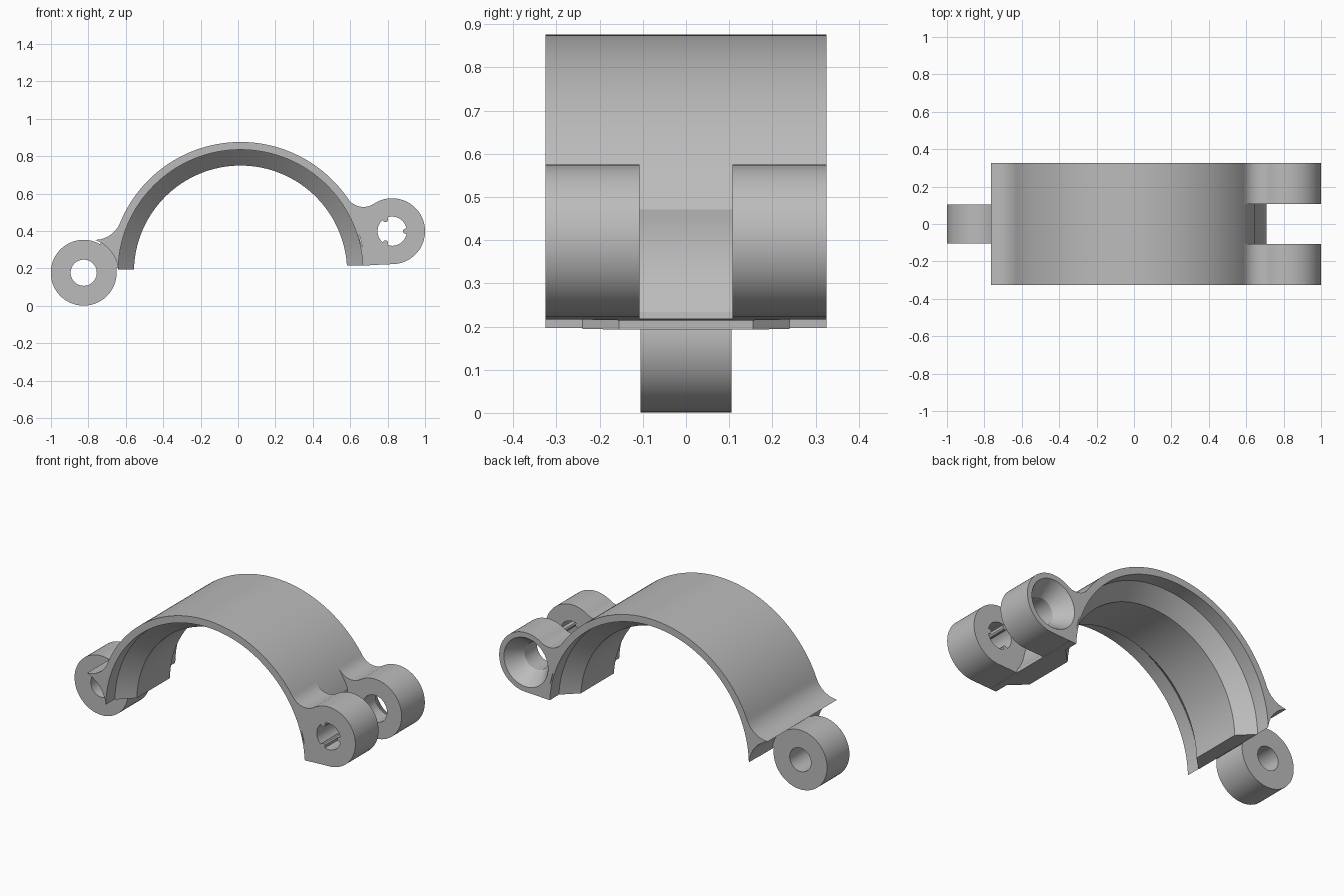
import bpy, bmesh
from math import sin, cos, atan2, radians, degrees, hypot, sqrt, tau
from mathutils import Vector

if "Cube" in bpy.data.objects:
    bpy.data.objects.remove(bpy.data.objects["Cube"])

ARCH, ARCH_R = (0.0135, 0.18), 0.696
RING, LUG, EYE_R = (-0.825, 0.177), (0.824, 0.399), 0.176
HALF = 0.326          # half width of the clamp
GAP = 0.108           # half width of the slot between the lugs

grey = bpy.data.materials.new("plain_grey")
grey.use_nodes = True
grey.diffuse_color = (0.5, 0.5, 0.5, 1)
grey.node_tree.nodes["Principled BSDF"].inputs["Base Color"].default_value = (0.5, 0.5, 0.5, 1)


def polar(c, r, a):
    return (c[0] + r * cos(radians(a)), c[1] + r * sin(radians(a)))


def arc(c, r, a0, a1, n):
    return [polar(c, r, a0 + (a1 - a0) * i / n) for i in range(n + 1)]


def angle(c, p):
    return degrees(atan2(p[1] - c[1], p[0] - c[0])) % 360


def meet(c0, r0, c1, r1, side):
    """Crossing of two circles, on the given side of the line c0-c1."""
    dx, dz = c1[0] - c0[0], c1[1] - c0[1]
    d = hypot(dx, dz)
    a = (d * d + r0 * r0 - r1 * r1) / (2 * d)
    h = side * sqrt(r0 * r0 - a * a)
    return (c0[0] + (a * dx - h * dz) / d, c0[1] + (a * dz + h * dx) / d)


def finish(bm, name):
    bmesh.ops.recalc_face_normals(bm, faces=bm.faces)
    mesh = bpy.data.meshes.new(name)
    bm.to_mesh(mesh)
    bm.free()
    mesh.materials.append(grey)
    ob = bpy.data.objects.new(name, mesh)
    bpy.context.collection.objects.link(ob)
    return ob


def prism(name, outline, y0, y1):
    bm = bmesh.new()
    face = bm.faces.new([bm.verts.new((x, y0, z)) for x, z in outline])
    top = bmesh.ops.extrude_face_region(bm, geom=[face])["geom"]
    verts = [g for g in top if isinstance(g, bmesh.types.BMVert)]
    bmesh.ops.translate(bm, vec=(0, y1 - y0, 0), verts=verts)
    return finish(bm, name)


def lathe(name, c, profile, steps):
    """Solid turned about the y direction through c; profile is (y, radius)."""
    bm = bmesh.new()
    vs = [bm.verts.new((c[0] + r, y, c[1])) for y, r in profile]
    edges = [bm.edges.new(pair) for pair in zip(vs, vs[1:])]
    bmesh.ops.spin(bm, geom=vs + edges, cent=(c[0], 0, c[1]), axis=(0, 1, 0),
                   angle=tau, steps=steps)
    bmesh.ops.remove_doubles(bm, verts=bm.verts, dist=0.00005)
    return finish(bm, name)


def combine(body, tool, operation):
    mod = body.modifiers.new(tool.name, 'BOOLEAN')
    mod.object, mod.operation, mod.solver = tool, operation, 'EXACT'
    bpy.context.view_layer.objects.active = body
    bpy.ops.object.modifier_apply(modifier=mod.name)
    bpy.data.objects.remove(tool)


# Arched shell with the pointed fin on one side and a shallow groove on the other
FIN, FIN_R = (-0.765, 0.498), 0.145
GROOVE, GROOVE_R = (0.973, 0.43), 0.33
upper = meet(ARCH, ARCH_R, GROOVE, GROOVE_R, 1)
lower = meet(ARCH, ARCH_R, GROOVE, GROOVE_R, -1)
outline = arc(RING, 0.185, 5.3, 70.8, 16)
outline += arc(FIN, FIN_R, 270, 360 + angle(FIN, ARCH) - 360, 16)[1:]
outline += arc(ARCH, ARCH_R, angle(ARCH, FIN), angle(ARCH, upper), 72)[1:]
outline += arc(GROOVE, GROOVE_R, angle(GROOVE, upper), angle(GROOVE, lower), 14)[1:]
outline += [(0.709, 0.217)]
outline += arc(ARCH, 0.54, 3.6, 178.6, 72)
clamp = prism("clamp_half", outline, -HALF, HALF)

# Stepped bore with a raised band along the middle
half_bore = [(0.155, 0.57), (0.24, 0.655), (0.4, 0.655), (0.4, 0)]
bore = [(-y, r) for y, r in reversed(half_bore)] + half_bore
combine(clamp, lathe("bore_cutter", ARCH, bore, 128), 'DIFFERENCE')

# Single hinge ring and the web that ties it to the shell
web = arc(RING, 0.16, 8, 60, 12) + arc(RING, 0.199, 60, 8, 12)
combine(clamp, prism("hinge_web", web, -0.105, 0.105), 'UNION')
combine(clamp, prism("hinge_ring", arc(RING, EYE_R, 0, 354, 59), -0.105, 0.105), 'UNION')
combine(clamp, prism("hinge_hole", arc(RING, 0.07, 0, 350, 35), -0.2, 0.2), 'DIFFERENCE')

# Pair of screw lugs, blended into the shell by a fillet
FIL_R = 0.1
fillet = meet(ARCH, ARCH_R + FIL_R, LUG, EYE_R + FIL_R, 1)
lug = arc(fillet, FIL_R, angle(fillet, ARCH), angle(fillet, LUG), 14)
lug += arc(LUG, EYE_R, angle(LUG, fillet), -88, 44)[1:]
lug += [(0.69, 0.217)]
lug += arc(ARCH, 0.665, 3.3, angle(ARCH, fillet), 24)
for name, y0, y1 in (("front_lug", -HALF, -GAP), ("back_lug", GAP, HALF)):
    combine(clamp, prism(name, lug, y0, y1), 'UNION')

# Front lug: hole with three grip ribs
keyed = []
for a in (0, 120, 240):
    keyed += [polar(LUG, 0.062, a - 9), polar(LUG, 0.057, a), polar(LUG, 0.062, a + 9)]
    keyed += arc(LUG, 0.078, a + 12, a + 108, 16)
combine(clamp, prism("keyed_hole", keyed, -0.4, -0.05), 'DIFFERENCE')

# Back lug: countersunk hole
sink = [(0.05, 0), (0.05, 0.08), (0.226, 0.08), (0.326, 0.145), (0.346, 0.158), (0.346, 0)]
combine(clamp, lathe("countersink", LUG, sink, 48), 'DIFFERENCE')

# Smooth curved faces, crisp edges
bpy.ops.object.select_all(action='DESELECT')
clamp.select_set(True)
bpy.context.view_layer.objects.active = clamp
bpy.ops.object.shade_smooth_by_angle(angle=radians(25))
